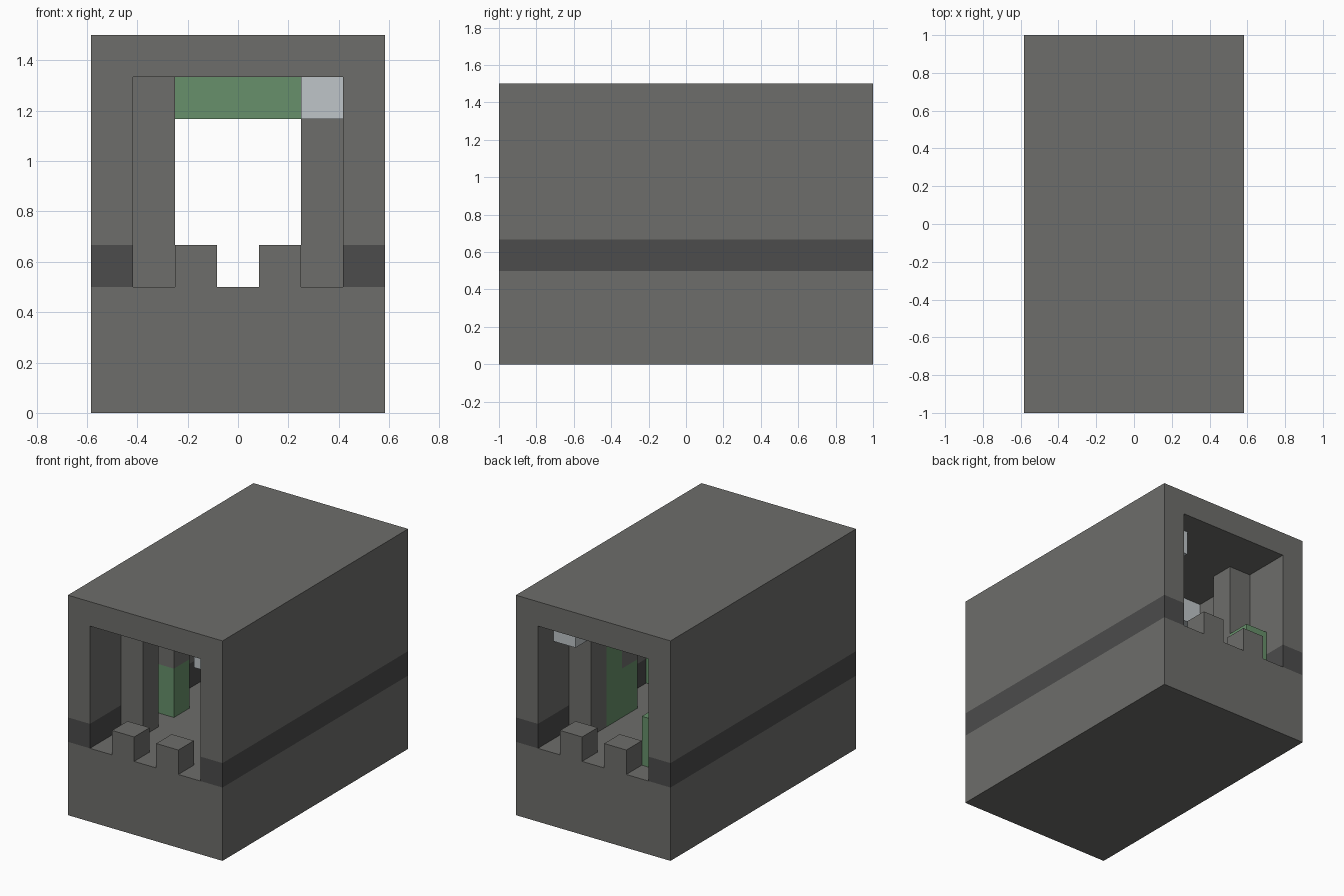
import bpy
import bmesh
from mathutils import Vector

cube = bpy.data.objects.get("Cube")
if cube:
    bpy.data.objects.remove(cube, do_unlink=True)

U = 1 / 6                   # block size
W, D, H = 7, 12, 9          # size in blocks


def material(name, r, g, b):
    m = bpy.data.materials.new(name)
    m.use_nodes = True
    m.diffuse_color = (r, g, b, 1)
    m.node_tree.nodes["Principled BSDF"].inputs["Base Color"].default_value = (r, g, b, 1)
    return m


STONE = material("stone grey", 0.155, 0.155, 0.146)
DARK = material("dark stone", 0.072, 0.072, 0.072)
MOSS = material("moss green", 0.135, 0.28, 0.145)
WEB = material("pale web", 0.52, 0.56, 0.58)


def block(name, mat, lo, hi):
    """Box between two corners given in block units from the front left base corner."""
    lo, hi = Vector(lo), Vector(hi)
    centre, size = (lo + hi) / 2, hi - lo
    bm = bmesh.new()
    bmesh.ops.create_cube(bm, size=1)
    for v in bm.verts:
        p = centre + Vector(a * b for a, b in zip(v.co, size))
        v.co = Vector((p.x - W / 2, p.y - D / 2, p.z)) * U
    mesh = bpy.data.meshes.new(name)
    bm.to_mesh(mesh)
    bm.free()
    mesh.materials.append(mat)
    ob = bpy.data.objects.new(name, mesh)
    bpy.context.collection.objects.link(ob)
    return ob


def pier(name, mat, x, y, z0=3, z1=8):
    return block(name, mat, (x, y, z0), (x + 1, y + 1, z1))


# Solid base and roof
block("base", STONE, (0, 0, 0), (W, D, 3))
block("roof", STONE, (0, 0, 8), (W, D, H))

# Side walls with a dark lowest course
for side, x in (("right", 0), ("left", W - 1)):
    block(side + "_wall_course", DARK, (x, 0, 3), (x + 1, D, 4))
    block(side + "_wall", STONE, (x, 0, 4), (x + 1, D, 8))

# Parapet blocks and full columns near both ends
for end, y_parapet, y_column in (("front", 0, 2), ("back", D - 1, D - 3)):
    for side, x in (("right", 2), ("left", 4)):
        pier(f"{end}_{side}_parapet", STONE, x, y_parapet, 3, 4)
    for side, x in (("right", 1), ("left", 5)):
        pier(f"{end}_{side}_column", STONE, x, y_column)

# Inner columns with mossy feet
for name, x, y in (("right_inner_column", 1, 4), ("left_inner_column", 5, 7)):
    pier(name + "_foot", MOSS, x, y, 3, 5)
    pier(name, STONE, x, y, 5, 8)

# Mossy columns, low block and cross beam
pier("left_mossy_column", MOSS, 5, 4)
pier("left_rear_mossy_column", MOSS, 5, 8)
pier("low_mossy_block", MOSS, 1, 10, 3, 5)
block("mossy_beam", MOSS, (2, 4, 7), (5, 5, 8))

# Pale webs in the ceiling corners
for name, x, y in (("front_web", 5, 1), ("back_web", 5, 10), ("middle_web", 1, 6)):
    pier(name, WEB, x, y, 7, 8)
